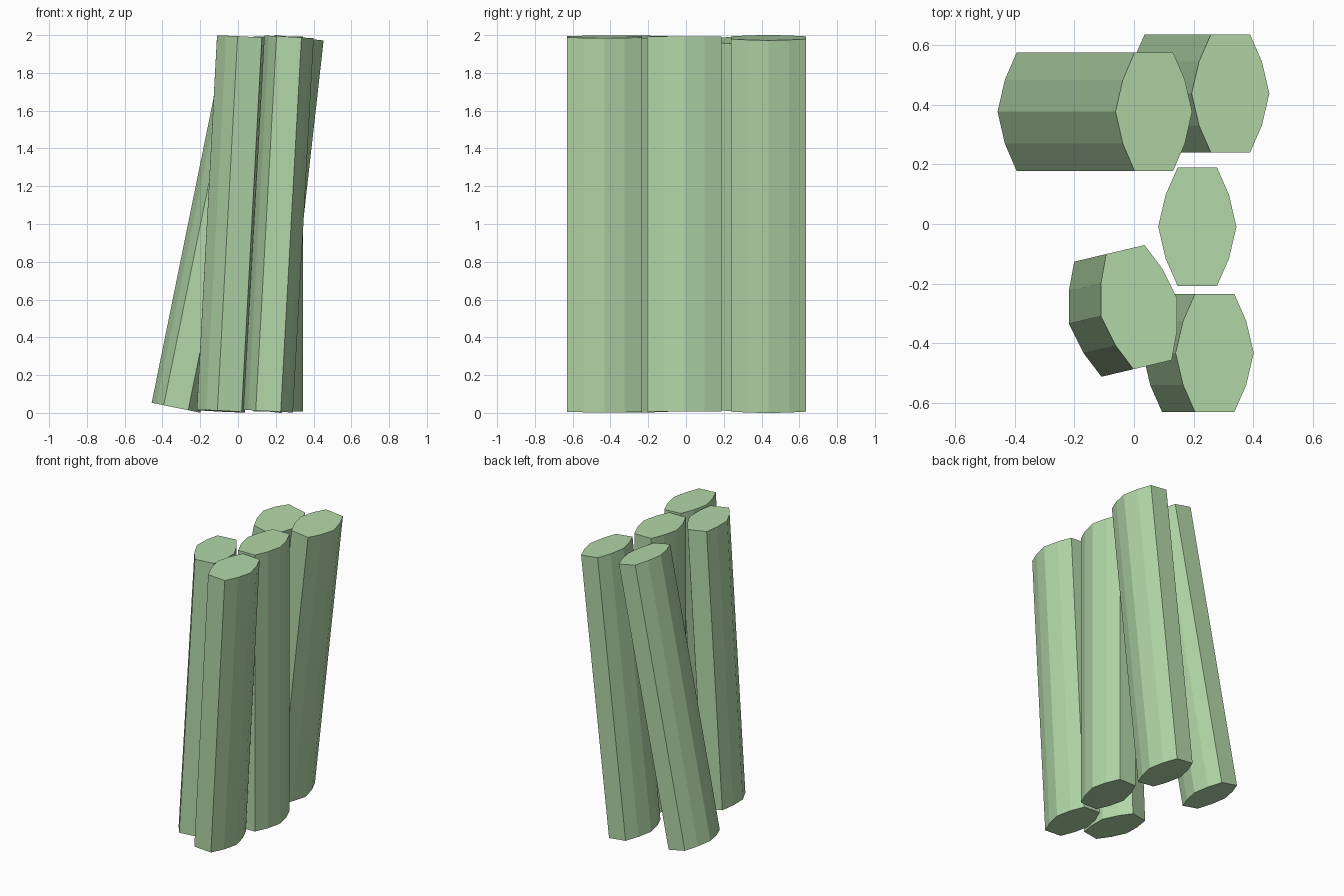
import bpy
import bmesh
import math
from mathutils import Matrix, Vector

cube = bpy.data.objects.get("Cube")
if cube:
    bpy.data.objects.remove(cube, do_unlink=True)

# Single pale green material
COLOUR = (0.445, 0.68, 0.392, 1)
green = bpy.data.materials.new("pale_green")
green.use_nodes = True
green.diffuse_color = COLOUR
green.node_tree.nodes["Principled BSDF"].inputs["Base Color"].default_value = COLOUR

# Lens-shaped cross-section: one quarter, mirrored in both axes
QUARTER = [(0.131, 0), (0.106, 0.107), (0.066, 0.198)]
right_half = [(x, -y) for x, y in QUARTER[:0:-1]] + QUARTER
profile = right_half + [(-x, -y) for x, y in right_half]
LENGTH = 1.985


def add_stick(name, middle, lean, turn=0):
    """Straight prism leaning towards its own +x by the top-to-bottom shift."""
    bm = bmesh.new()
    base = bm.faces.new([bm.verts.new((x, y, -LENGTH / 2)) for x, y in profile])
    top = bmesh.ops.extrude_face_region(bm, geom=[base])["geom"]
    verts = [v for v in top if isinstance(v, bmesh.types.BMVert)]
    bmesh.ops.translate(bm, verts=verts, vec=Vector((0, 0, LENGTH)))
    bmesh.ops.recalc_face_normals(bm, faces=bm.faces)
    mesh = bpy.data.meshes.new(name)
    bm.to_mesh(mesh)
    bm.free()
    mesh.materials.append(green)
    obj = bpy.data.objects.new(name, mesh)
    bpy.context.collection.objects.link(obj)
    tilt = math.asin(lean / LENGTH)
    obj.matrix_world = (Matrix.Translation((*middle, 1.0))
                        @ Matrix.Rotation(math.radians(turn), 4, "Z")
                        @ Matrix.Rotation(tilt, 4, "Y"))


# Bundle of five sticks: middle point, lean, turn in degrees
add_stick("upright_stick", (0.212, -0.009), 0)
add_stick("back_left_stick", (0.212, 0.437), 0.222)
add_stick("back_right_stick", (-0.131, 0.376), 0.395)
add_stick("front_left_stick", (0.215, -0.432), 0.11)
add_stick("front_right_stick", (-0.037, -0.291), 0.11, turn=13.3)
